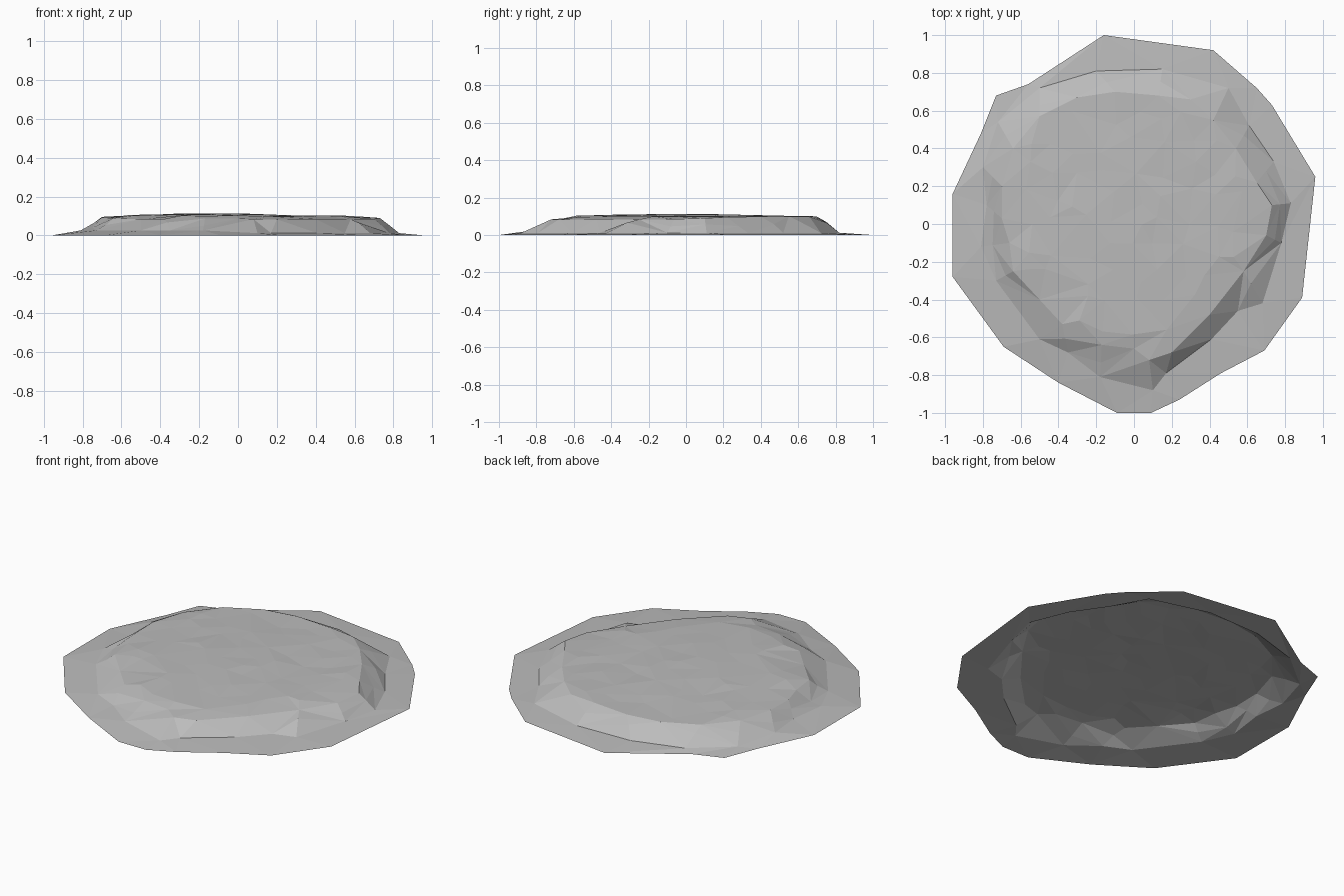
import bpy
import bmesh
import random
from mathutils import Vector
from mathutils.geometry import delaunay_2d_cdt, intersect_point_line

random.seed(4)

default_cube = bpy.data.objects.get("Cube")
if default_cube:
    bpy.data.objects.remove(default_cube, do_unlink=True)

# Plan outlines, counter-clockwise from the front
SKIRT = [(.09, -1), (.24, -.93), (.46, -.79), (.69, -.67), (.89, -.39), (.96, .25),
         (.73, .63), (.65, .72), (.42, .92), (-.16, 1), (-.56, .74), (-.73, .68),
         (-.81, .48), (-.96, .16), (-.96, -.28), (-.69, -.65), (-.4, -.84), (-.09, -1)]
FOOT = [(.1, -.88), (.17, -.79), (.41, -.61), (.55, -.46), (.68, -.42), (.78, -.1),
        (.83, .11), (.74, .33), (.61, .52), (.5, .72), (.15, .82), (-.2, .81),
        (-.5, .72), (-.72, .54), (-.8, .3), (-.78, .1), (-.81, -.12), (-.73, -.3),
        (-.5, -.61), (-.35, -.68), (-.18, -.81)]
RIM = [(.08, -.72), (.2, -.68), (.4, -.48), (.58, -.25), (.7, -.06), (.73, .1),
       (.65, .22), (.54, .4), (.42, .55), (.3, .66), (.13, .68), (-.1, .7), (-.3, .67),
       (-.5, .57), (-.64, .4), (-.7, .2), (-.7, .03), (-.66, -.1), (-.64, -.25),
       (-.5, -.4), (-.38, -.53), (-.17, -.64), (0, -.66)]


def jitter(amount):
    return random.uniform(-amount, amount)


def inside(p, loop):
    """True where p lies within the loop by a clear margin."""
    hit = False
    for a, b in zip(loop, loop[1:] + loop[:1]):
        near, t = intersect_point_line(p, Vector(a), Vector(b))
        if 0 <= t <= 1 and (near.to_2d() - p).length < .05:
            return False
        if (a[1] > p.y) != (b[1] > p.y):
            hit ^= p.x < a[0] + (b[0] - a[0]) * (p.y - a[1]) / (b[1] - a[1])
    return hit


def foot_height(x, y):
    return .026 if x < 0 and y < .5 else .012


def rim_height(x, y):
    return .086 + .016 * min(1, max(0, y + .2))


points, heights, edges = [], [], []


def add_point(x, y, z):
    points.append(Vector((x, y)))
    heights.append(z)


def add_loop(loop, height):
    start = len(points)
    for i, (x, y) in enumerate(loop):
        add_point(x, y, height(x, y))
        edges.append((start + i, start + (i + 1) % len(loop)))


# Ground skirt, foot of the slope and edge of the plateau
add_loop(SKIRT, lambda x, y: 0)
add_loop(FOOT, foot_height)
add_loop(RIM, lambda x, y: rim_height(x, y) + jitter(.004))

# Broken facets part way up the slope
for x, y in FOOT[4:]:
    foot = Vector((x, y))
    rim = min((Vector(p) for p in RIM), key=lambda p: (p - foot).length)
    t = random.uniform(.4, .65)
    mid = foot.lerp(rim, t)
    add_point(mid.x, mid.y, foot_height(x, y) * (1 - t) + rim_height(x, y) * t + jitter(.012))

# Gently domed, uneven plateau
STEP = .14
for row in range(-6, 7):
    for col in range(-6, 7):
        p = Vector((col * STEP + jitter(.05), row * STEP + jitter(.05)))
        if inside(p, RIM):
            peak = (p - Vector((-.15, -.05))).length
            add_point(p.x, p.y, max(.1, .115 - .025 * peak) + jitter(.003))

verts, _, faces, origins, _, _ = delaunay_2d_cdt(points, edges, [], 1, .0001)

bm = bmesh.new()
new = [bm.verts.new((v.x, v.y, heights[o[0]])) for v, o in zip(verts, origins)]
for face in faces:
    bm.faces.new([new[i] for i in face])
bm.normal_update()
for face in bm.faces:
    if face.normal.z < 0:
        face.normal_flip()
mesh = bpy.data.meshes.new("rock_mound")
bm.to_mesh(mesh)
bm.free()

# Plain grey stone, flat shaded
stone = bpy.data.materials.new("grey_stone")
stone.use_nodes = True
colour = (.5, .5, .5, 1)
stone.diffuse_color = colour
stone.node_tree.nodes["Principled BSDF"].inputs["Base Color"].default_value = colour
mesh.materials.append(stone)

mound = bpy.data.objects.new("rock_mound", mesh)
bpy.context.collection.objects.link(mound)
